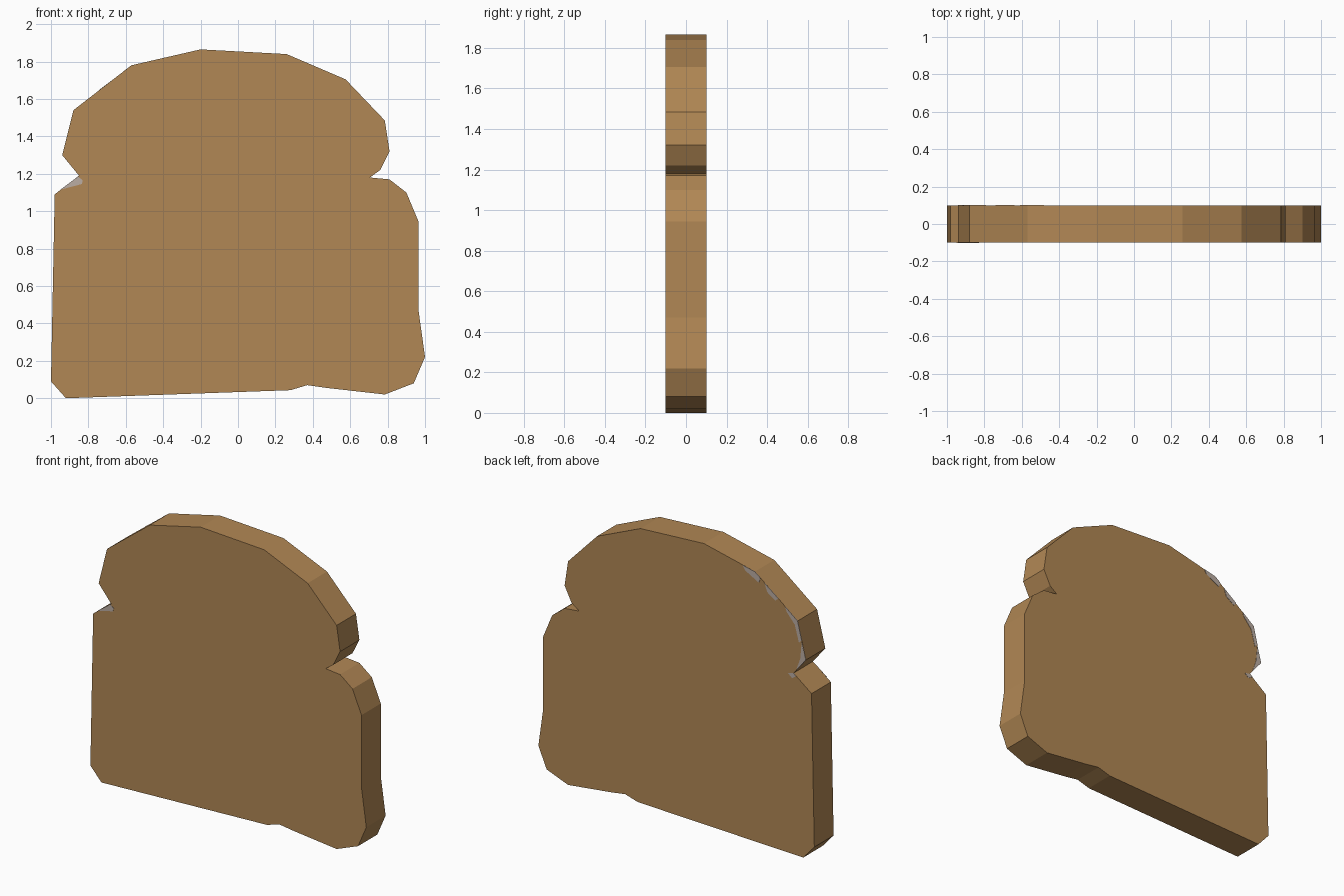
import bpy, bmesh


def material(name, rgb):
    m = bpy.data.materials.new(name)
    m.diffuse_color = (*rgb, 1)
    return m


crust = material("toasted brown", (0.44, 0.243, 0.089))
flour = material("floury grey", (0.50, 0.42, 0.37))


def slab(name, outlines, y0, y1, mat):
    """Extrude flat x-z outlines from y0 to y1."""
    bm = bmesh.new()
    for pts in outlines:
        face = bm.faces.new([bm.verts.new((x, y0, z)) for x, z in pts])
        ext = bmesh.ops.extrude_face_region(bm, geom=[face])["geom"]
        verts = [g for g in ext if isinstance(g, bmesh.types.BMVert)]
        bmesh.ops.translate(bm, verts=verts, vec=(0, y1 - y0, 0))
    bmesh.ops.recalc_face_normals(bm, faces=bm.faces)
    me = bpy.data.meshes.new(name)
    bm.to_mesh(me)
    bm.free()
    me.materials.append(mat)
    ob = bpy.data.objects.new(name, me)
    bpy.context.collection.objects.link(ob)
    return ob


# Slice outline, clockwise from the lower left corner
outline = [(-0.92, 0), (-1, 0.09), (-0.98, 1.09), (-0.85, 1.19),
           (-0.94, 1.30), (-0.88, 1.54), (-0.57, 1.78), (-0.20, 1.865),
           (0.26, 1.84), (0.575, 1.705), (0.785, 1.485), (0.81, 1.32),
           (0.76, 1.22), (0.705, 1.18), (0.81, 1.17), (0.90, 1.10),
           (0.965, 0.945), (0.965, 0.47), (1, 0.22), (0.94, 0.08),
           (0.785, 0.02), (0.475, 0.055), (0.37, 0.07), (0.28, 0.043)]
slab("bread_slice", [outline], -0.1, 0.1, crust)

# Pale patch beside the notch on the front
slab("front_flour_patch",
     [[(-0.95, 1.115), (-0.855, 1.185), (-0.83, 1.165), (-0.835, 1.145)]],
     -0.102, -0.099, flour)

# Pale patches along the upper rim of the back
slab("back_flour_patches", [
    [(-0.48, 1.80), (-0.57, 1.78), (-0.61, 1.75), (-0.60, 1.715), (-0.50, 1.77)],
    [(-0.64, 1.725), (-0.74, 1.65), (-0.72, 1.63), (-0.66, 1.67)],
    [(-0.79, 1.61), (-0.88, 1.54), (-0.91, 1.42), (-0.89, 1.40),
     (-0.86, 1.51), (-0.80, 1.58)],
    [(-0.91, 1.41), (-0.94, 1.30), (-0.87, 1.215), (-0.90, 1.30)],
    [(-0.85, 1.19), (-0.87, 1.175), (-0.84, 1.155), (-0.81, 1.18)],
], 0.099, 0.102, flour)
